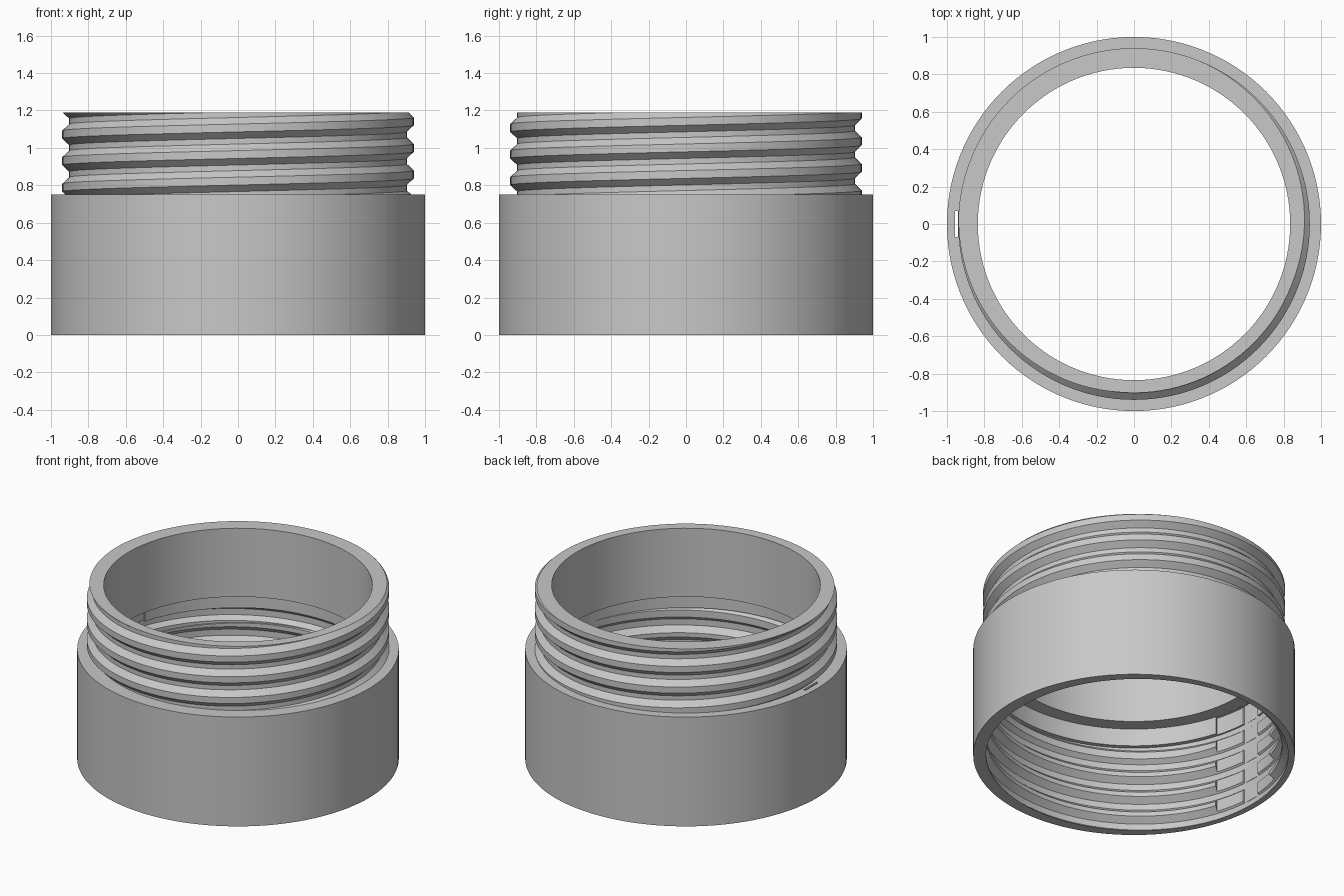
import bpy, bmesh
from math import sin, cos, pi, radians

SEG = 120        # sides around the ring
PITCH = 0.142    # thread rise per turn

cube = bpy.data.objects.get("Cube")
if cube:
    bpy.data.objects.remove(cube, do_unlink=True)

grey = bpy.data.materials.new("plain grey")
grey.use_nodes = True
colour = (0.58, 0.58, 0.58, 1)
grey.diffuse_color = colour
grey.node_tree.nodes["Principled BSDF"].inputs["Base Color"].default_value = colour


def finish(name, bm):
    bmesh.ops.recalc_face_normals(bm, faces=bm.faces)
    mesh = bpy.data.meshes.new(name)
    bm.to_mesh(mesh)
    bm.free()
    mesh.materials.append(grey)
    ob = bpy.data.objects.new(name, mesh)
    bpy.context.collection.objects.link(ob)
    return ob


def prism(name, outline, z0, z1):
    """Extrude a flat outline upwards from z0 to z1."""
    bm = bmesh.new()
    face = bm.faces.new([bm.verts.new((x, y, z0)) for x, y in outline])
    top = bmesh.ops.extrude_face_region(bm, geom=[face])["geom"]
    for v in top:
        if isinstance(v, bmesh.types.BMVert):
            v.co.z = z1
    return finish(name, bm)


def arc(r, start=0, sweep=2 * pi, count=SEG):
    return [(r * cos(start + sweep * i / count), r * sin(start + sweep * i / count))
            for i in range(count)]


def threaded_rod(name, root, crest, phase, z0, z1):
    """Right-handed screw with flat crests and roots, trimmed level at z0 and z1."""
    profile = [(-0.056, root), (-0.021, crest), (0.021, crest), (0.056, root)]
    n = len(profile)
    first = int((z0 - phase) / PITCH) - 3
    turns = int((z1 - z0) / PITCH) + 6
    bm = bmesh.new()
    cols = []
    for i in range(SEG):
        a = 2 * pi * i / SEG
        cols.append([bm.verts.new((r * cos(a), r * sin(a),
                                   phase + PITCH * (first + k + i / SEG) + dz))
                     for k in range(turns) for dz, r in profile])
    # The last column joins the first one a full turn higher
    for i in range(SEG):
        nxt = cols[i + 1] if i + 1 < SEG else cols[0][n:]
        for j in range(min(len(cols[i]), len(nxt)) - 1):
            bm.faces.new((cols[i][j], nxt[j], nxt[j + 1], cols[i][j + 1]))
    for z, up in ((z0, -1), (z1, 1)):
        cut = bmesh.ops.bisect_plane(
            bm, geom=bm.verts[:] + bm.edges[:] + bm.faces[:], dist=1e-6,
            plane_co=(0, 0, z), plane_no=(0, 0, up), clear_outer=True)["geom_cut"]
        rim = [e for e in cut if isinstance(e, bmesh.types.BMEdge)]
        bmesh.ops.contextual_create(bm, geom=rim)
    return finish(name, bm)


def combine(target, tool, operation):
    mod = target.modifiers.new(operation.lower(), "BOOLEAN")
    mod.object, mod.operation, mod.solver = tool, operation, "EXACT"
    bpy.context.view_layer.objects.active = target
    bpy.ops.object.modifier_apply(modifier=mod.name)
    bpy.data.objects.remove(tool, do_unlink=True)


# Wide collar with the male threaded neck on top
ring = prism("threaded_ring", arc(1.0), 0, 0.75)
combine(ring, threaded_rod("neck", 0.903, 0.94, 0.006, 0.65, 1.19), "UNION")

# Female thread, smooth relief above it and the narrow bore through the neck
cutters = [
    threaded_rod("female_thread", 0.92, 0.959, 0.085, -0.1, 0.6),
    prism("relief", arc(0.93), 0.5, 0.72),
    prism("bore", arc(0.835), 0.3, 1.4),
]

# Gap in the female thread on one side, with a deeper keyway and a slit to the top
half = radians(17)
cutters += [
    prism("thread_gap", [(-0.5, 0)] + arc(0.948, pi - half, 2 * half, 12)
          + [(0.948 * cos(pi + half), 0.948 * sin(pi + half))], -0.1, 0.719),
    prism("keyway", [(-0.957, -0.07), (-0.8, -0.07), (-0.8, 0.07), (-0.957, 0.07)], -0.1, 0.718),
    prism("slit", [(-0.957, -0.07), (-0.942, -0.07), (-0.942, 0.07), (-0.957, 0.07)], 0.6, 0.8),
]
for cutter in cutters:
    cutter.hide_render = True
    combine(ring, cutter, "DIFFERENCE")

# Smooth round walls with crisp thread edges
bpy.ops.object.select_all(action="DESELECT")
ring.select_set(True)
bpy.context.view_layer.objects.active = ring
bpy.ops.object.shade_smooth_by_angle(angle=radians(20))
